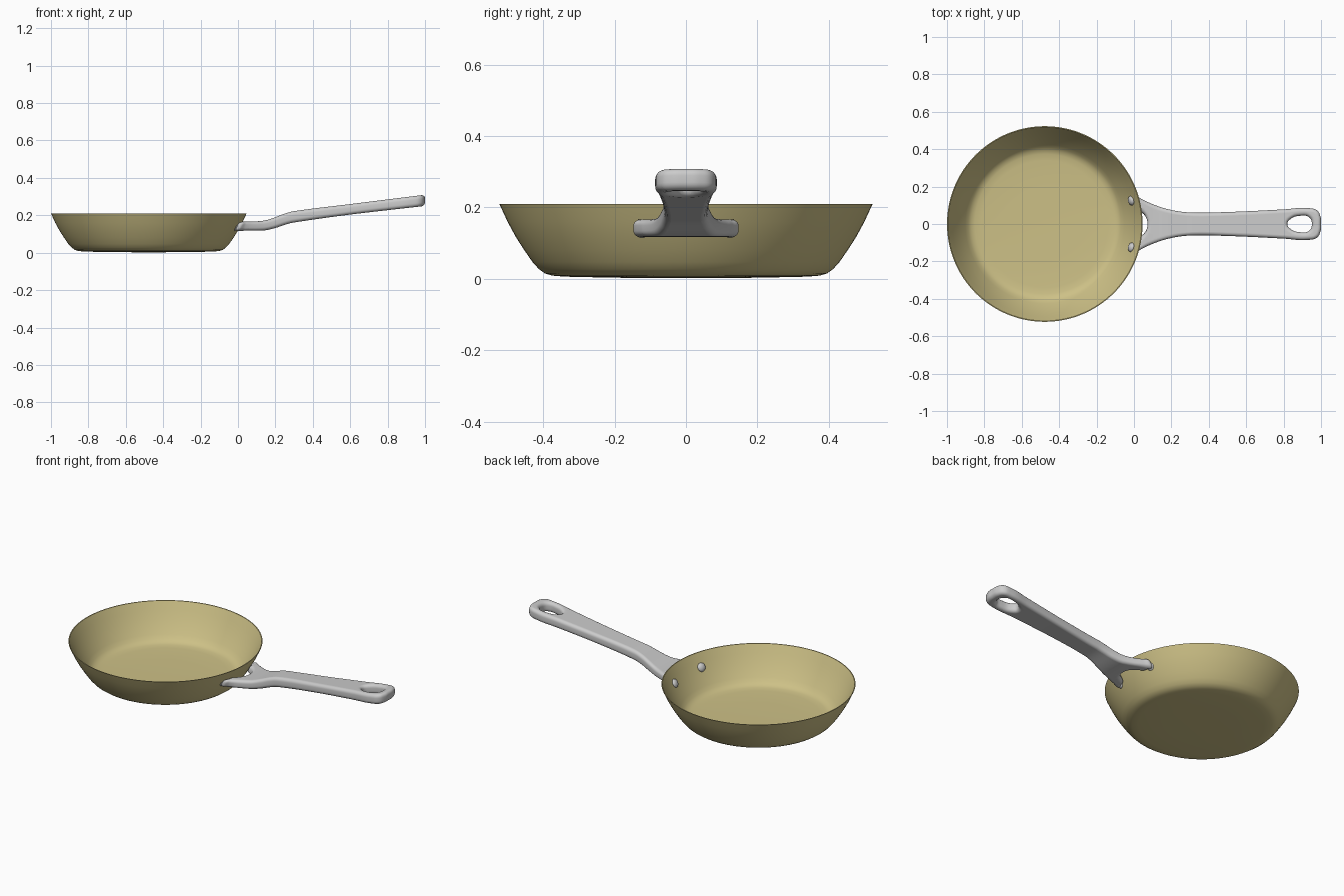
import bpy, bmesh, math
from mathutils import Vector

if "Cube" in bpy.data.objects:
    bpy.data.objects.remove(bpy.data.objects["Cube"])

CX, SEG = -0.477, 128


def link(name, bm, mat=None):
    bmesh.ops.recalc_face_normals(bm, faces=bm.faces)
    me = bpy.data.meshes.new(name)
    bm.to_mesh(me)
    bm.free()
    ob = bpy.data.objects.new(name, me)
    bpy.context.collection.objects.link(ob)
    if mat:
        me.materials.append(mat)
    bpy.ops.object.select_all(action='DESELECT')
    ob.select_set(True)
    bpy.context.view_layer.objects.active = ob
    bpy.ops.object.shade_smooth_by_angle(angle=math.radians(40))
    return ob


def interp(table, x):
    # smooth (Hermite) interpolation through (x, value) pairs
    n = len(table)
    x = min(max(x, table[0][0]), table[-1][0])
    i = next(k for k in range(n - 1) if x <= table[k + 1][0])

    def slope(k):
        a, b = table[max(k - 1, 0)], table[min(k + 1, n - 1)]
        return (b[1] - a[1]) / (b[0] - a[0])
    (x0, y0), (x1, y1) = table[i], table[i + 1]
    h = x1 - x0
    t = (x - x0) / h
    return ((2*t**3 - 3*t**2 + 1) * y0 + (t**3 - 2*t**2 + t) * h * slope(i)
            + (3*t**2 - 2*t**3) * y1 + (t**3 - t**2) * h * slope(i + 1))


gold = bpy.data.materials.new("gold_coating")
gold.diffuse_color = (0.61, 0.53, 0.24, 1)
gold.use_nodes = True
gold.node_tree.nodes["Principled BSDF"].inputs["Base Color"].default_value = gold.diffuse_color

# pan body: thin lathed shell, outer profile then inner profile
outer = [(0.0, 0.002), (0.2, 0.003), (0.34, 0.006), (0.375, 0.009), (0.395, 0.015),
         (0.412, 0.027), (0.43, 0.047), (0.453, 0.08), (0.476, 0.116),
         (0.5, 0.16), (0.523, 0.21)]
inner = [(max(r - 0.005 * min(1, z / 0.05), 0), min(z + 0.005, 0.21)) for r, z in reversed(outer)]
bm = bmesh.new()
vs = [bm.verts.new((r, 0, z)) for r, z in outer + inner]
edges = [bm.edges.new(p) for p in zip(vs, vs[1:])]
bmesh.ops.spin(bm, geom=vs + edges, cent=(0, 0, 0), axis=(0, 0, 1),
               angle=math.tau, steps=SEG, use_merge=True)
bmesh.ops.remove_doubles(bm, verts=bm.verts, dist=0.00005)
bmesh.ops.translate(bm, verts=bm.verts, vec=(CX, 0, 0))
link("pan_body", bm, gold)

# handle: flat outline with forked foot and hanging hole, rounded by curve bevel
half = [(0.072, 0), (0.061, 0.042), (0.036, 0.067), (0.012, 0.084), (0.004, 0.112),
        (-0.006, 0.136), (0.006, 0.147), (0.04, 0.132), (0.1, 0.106), (0.15, 0.088),
        (0.2, 0.075), (0.25, 0.066), (0.32, 0.061), (0.5, 0.064), (0.8, 0.078),
        (0.93, 0.085), (0.978, 0.073), (0.997, 0.04), (1.0, 0)]
hole = [(0.82, 0), (0.842, 0.03), (0.89, 0.044), (0.935, 0.037), (0.951, 0)]

cu = bpy.data.curves.new("handle_outline", 'CURVE')
cu.dimensions, cu.fill_mode = '2D', 'BOTH'
cu.bevel_depth, cu.extrude, cu.offset = 0.019, 0.009, -0.019
cu.bevel_resolution = 4
for pts in (half, hole):
    loop = pts + [(x, -y) for x, y in pts[-2:0:-1]]
    sp = cu.splines.new('BEZIER')
    sp.bezier_points.add(len(loop) - 1)
    for bp, (x, y) in zip(sp.bezier_points, loop):
        bp.co = (x, y, 0)
        bp.handle_left_type = bp.handle_right_type = 'AUTO'
    sp.use_cyclic_u, sp.resolution_u = True, 6
tmp = bpy.data.objects.new("handle_outline", cu)
bpy.context.collection.objects.link(tmp)
flat = bpy.data.meshes.new_from_object(tmp.evaluated_get(bpy.context.evaluated_depsgraph_get()))
bpy.data.objects.remove(tmp)

bm = bmesh.new()
bm.from_mesh(flat)
bmesh.ops.remove_doubles(bm, verts=bm.verts, dist=0.0001)
for i in range(50):
    bmesh.ops.bisect_plane(bm, geom=bm.verts[:] + bm.edges[:] + bm.faces[:], dist=0.00001,
                           plane_co=(0.02 * i, 0, 0), plane_no=(1, 0, 0))
# bend along the handle's side profile and lean the feet against the pan wall
rise = [(-0.02, 0.141), (0.06, 0.142), (0.11, 0.143), (0.15, 0.147), (0.2, 0.161),
        (0.25, 0.179), (0.3, 0.192), (0.6, 0.232), (1.0, 0.28)]
thick = [(-0.02, 0.024), (0.1, 0.025), (0.25, 0.03), (0.6, 0.028), (1.0, 0.03)]
for v in bm.verts:
    x, y, z = v.co
    h = z * interp(thick, x) / 0.028
    lean = 0.5 * h * max(0, min(1, (0.07 - x) / 0.05))
    v.co = (x + lean, y, interp(rise, x) + h)
link("handle", bm)

# rivets: flattened domes on the inner wall
for side, name in ((1, "rivet_back"), (-1, "rivet_front")):
    a = side * math.atan2(0.125, 0.465)
    d = Vector((math.cos(a), math.sin(a), 0))
    bm = bmesh.new()
    bmesh.ops.create_uvsphere(bm, u_segments=24, v_segments=12, radius=0.025)
    bmesh.ops.scale(bm, verts=bm.verts, vec=(1, 1, 0.6))
    normal = (-d + Vector((0, 0, 0.5))).normalized()
    bmesh.ops.transform(bm, verts=bm.verts, matrix=normal.to_track_quat('Z', 'Y').to_matrix().to_4x4())
    bmesh.ops.translate(bm, verts=bm.verts, vec=Vector((CX, 0, 0.138)) + d * 0.479)
    link(name, bm)
